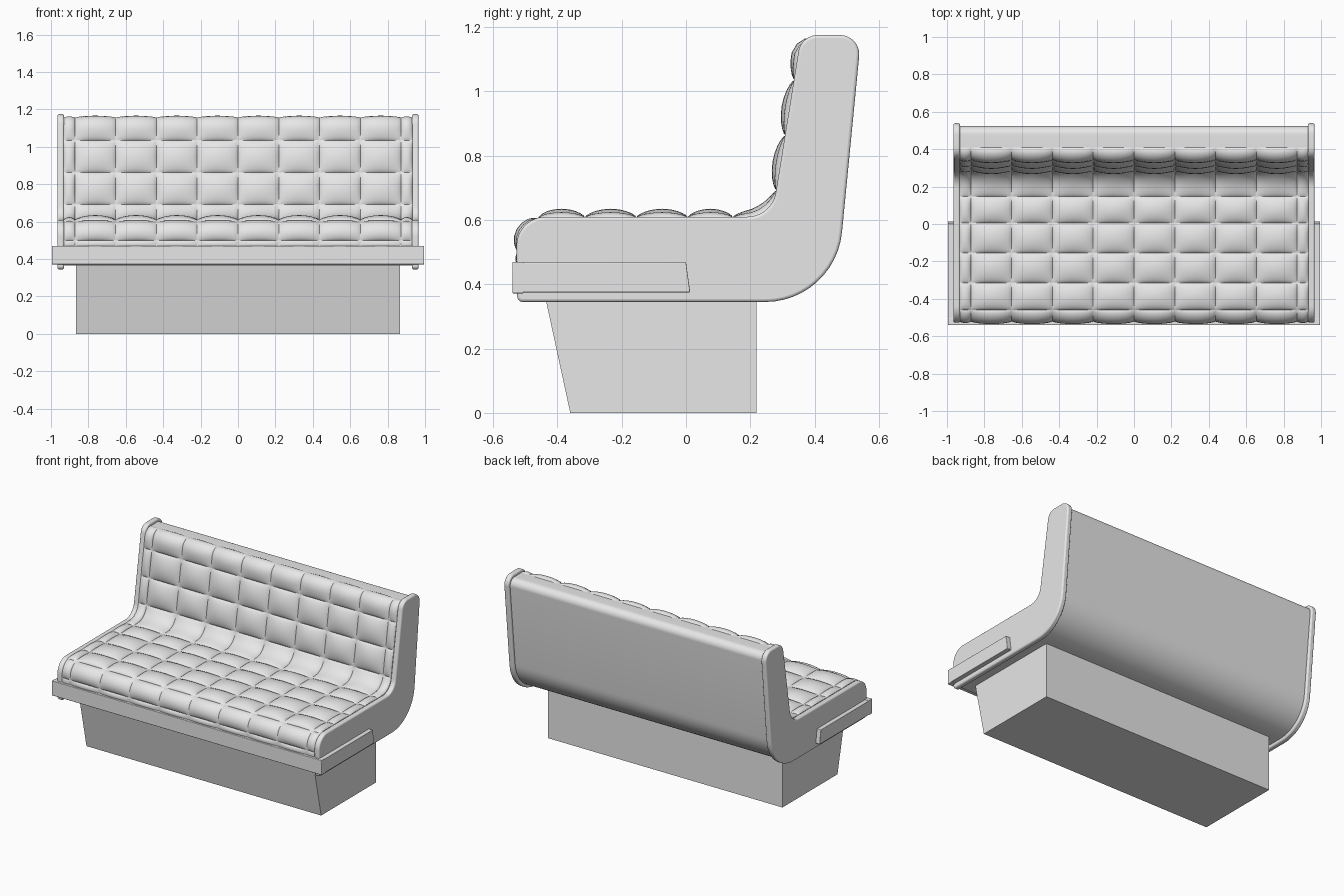
import bpy, bmesh, math
from mathutils import Vector

if "Cube" in bpy.data.objects:
    bpy.data.objects.remove(bpy.data.objects["Cube"])

grey = bpy.data.materials.new("light grey")
grey.diffuse_color = (0.8, 0.8, 0.8, 1)
grey.use_nodes = True
grey.node_tree.nodes["Principled BSDF"].inputs["Base Color"].default_value = grey.diffuse_color


def finish(name, bm, smooth=None, bevel=0):
    me = bpy.data.meshes.new(name)
    bm.to_mesh(me)
    bm.free()
    ob = bpy.data.objects.new(name, me)
    bpy.context.collection.objects.link(ob)
    me.materials.append(grey)
    if bevel:
        m = ob.modifiers.new("bevel", 'BEVEL')
        m.width, m.segments, m.limit_method = bevel, 3, 'ANGLE'
        m.angle_limit = math.radians(50)
    if smooth:
        bpy.ops.object.select_all(action='DESELECT')
        ob.select_set(True)
        bpy.context.view_layer.objects.active = ob
        bpy.ops.object.shade_smooth_by_angle(angle=math.radians(smooth))
    return ob


def fillet(corners, closed=True, steps=12):
    """Round the corners (y, z, radius) of a polyline with true arcs."""
    out, n = [], len(corners)
    for i, (y, z, r) in enumerate(corners):
        p = Vector((y, z))
        if r == 0 or (not closed and i in (0, n - 1)):
            out.append(p)
            continue
        a = (Vector(corners[i - 1][:2]) - p).normalized()
        b = (Vector(corners[(i + 1) % n][:2]) - p).normalized()
        half = a.angle(b) / 2
        c = p + (a + b).normalized() * (r / math.sin(half))
        t = r / math.tan(half)
        va, vb = p + a * t - c, p + b * t - c
        full = va.angle(vb)
        for k in range(steps + 1):
            f = k / steps
            out.append(c + (va * math.sin((1 - f) * full) + vb * math.sin(f * full)) / math.sin(full))
    return out


def prism(name, pts, x0, x1, smooth=None, bevel=0):
    """Extrude a (y, z) outline along x."""
    bm = bmesh.new()
    f = bm.faces.new([bm.verts.new((x0, p[0], p[1])) for p in pts])
    g = bmesh.ops.extrude_face_region(bm, geom=[f])["geom"]
    bmesh.ops.translate(bm, vec=(x1 - x0, 0, 0), verts=[v for v in g if isinstance(v, bmesh.types.BMVert)])
    bmesh.ops.recalc_face_normals(bm, faces=bm.faces[:])
    return finish(name, bm, smooth, bevel)


# plinth with a sloping front
prism("base", [(-0.36, 0), (0.22, 0), (0.22, 0.37), (-0.44, 0.37)], -0.865, 0.865)

# bench body between the end panels
shell = fillet([(-0.51, 0.365, 0), (-0.51, 0.60, 0.08), (0.277, 0.60, 0.08),
                (0.364, 1.156, 0.05), (0.528, 1.156, 0.045), (0.449, 0.365, 0.225)])
prism("bench_shell", shell, -0.935, 0.935, 35)

# end panels and side trim strips
panel = fillet([(-0.525, 0.345, 0.018), (-0.528, 0.61, 0.09), (0.267, 0.61, 0.09),
                (0.358, 1.175, 0.06), (0.545, 1.175, 0.06), (0.464, 0.345, 0.24)])
strip = [(-0.54, 0.375), (0.013, 0.375), (0.0, 0.468), (-0.54, 0.468)]
for side, s in (("left", -1), ("right", 1)):
    prism(side + "_end_panel", panel, s * 0.93, s * 0.966, 35, 0.009)
    prism(side + "_trim", strip, s * 0.96, s * 0.995, 30, 0.003)

# front trim rail
prism("front_trim", [(-0.54, 0.372), (-0.505, 0.372), (-0.505, 0.47), (-0.54, 0.47)],
      -0.995, 0.995, 30, 0.003)

# quilted cushion: base path running up the front, over the seat and up the back
path = fillet([(-0.521, 0.46, 0), (-0.521, 0.608, 0.09), (0.268, 0.608, 0.09),
               (0.358, 1.157, 0.06), (0.41, 1.157, 0)], closed=False)
lengths = [0]
for a, b in zip(path, path[1:]):
    lengths.append(lengths[-1] + (b - a).length)


def on_path(s):
    s = min(max(s, 0), lengths[-1])
    for i in range(len(path) - 1):
        if s <= lengths[i + 1] and lengths[i + 1] > lengths[i]:
            f = (s - lengths[i]) / (lengths[i + 1] - lengths[i])
            return path[i].lerp(path[i + 1], f)
    return path[-1].copy()


def samples(grooves, heights, n=10):
    """Positions and pillow heights, packed closer together near each groove."""
    res = []
    for (a, b), h in zip(zip(grooves, grooves[1:]), heights):
        for k in range(n):
            f = (1 - math.cos(math.pi * k / n)) / 2
            res.append((a + (b - a) * f, h * math.sin(math.pi * f) ** 0.6))
    return res + [(grooves[-1], 0)]


rows = samples([0, 0.04, 0.17, 0.316, 0.476, 0.636, 0.776, 0.957, 1.13, 1.305, lengths[-1]],
               [0.010, 0.020] + [0.027] * 7 + [0.024])
cols = samples([-0.932] + [i * 0.218 for i in range(-4, 5)] + [0.932], [0.6] + [1] * 8 + [0.6])
bm = bmesh.new()
grid = []
for s, hr in rows:
    p = on_path(s)
    d = (on_path(s + 0.012) - on_path(s - 0.012)).normalized()
    grid.append([])
    for x, hc in cols:
        h = hr * hc
        grid[-1].append(bm.verts.new((x, p.x - d.y * h, p.y + d.x * h)))
for r0, r1 in zip(grid, grid[1:]):
    for j in range(len(cols) - 1):
        bm.faces.new((r0[j], r0[j + 1], r1[j + 1], r1[j]))
finish("quilted_cushion", bm, 60)
